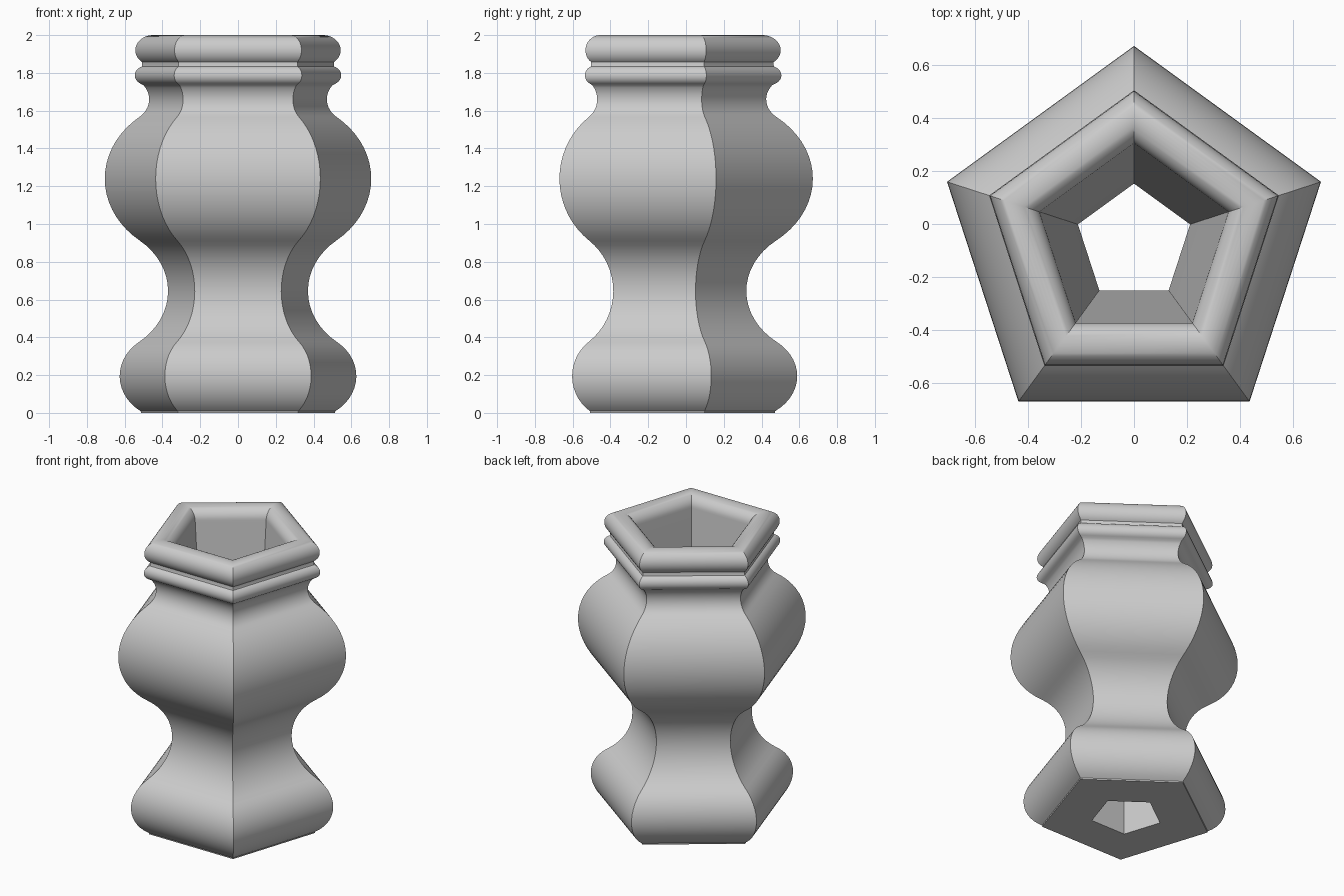
import bpy, bmesh
from math import radians, sin, cos, pi

cube = bpy.data.objects.get("Cube")
if cube:
    bpy.data.objects.remove(cube, do_unlink=True)

SIDES = 5
CENTRE_Y = -0.07


def arc(centre, radius, start, end, steps):
    """Points on an arc, as (distance to flat side, height)."""
    angles = [radians(start + (end - start) * i / steps) for i in range(steps + 1)]
    return [(centre[0] + radius * cos(a), centre[1] + radius * sin(a)) for a in angles]


def material(name, colour):
    mat = bpy.data.materials.new(name)
    mat.use_nodes = True
    mat.diffuse_color = colour
    mat.node_tree.nodes["Principled BSDF"].inputs["Base Color"].default_value = colour
    return mat


# Closed wall section: foot, waist, belly, neck, bead, rim, then the tapered bore
profile = [(0.18, 0), (0.437, 0)]
profile += arc((0.303, 0.195), 0.23, -54, 51.7, 14)
profile += arc((0.6585, 0.645), 0.3435, 231.7, 128.8, 16)[1:]
profile += arc((0.18, 1.24), 0.42, -51.2, 50.9, 18)[1:]
profile += arc((0.521, 1.66), 0.121, 230.9, 142, 12)[1:]
profile += arc((0.415, 1.787), 0.05, -60, 68, 12)
profile += [(0.432, 1.84)]
profile += arc((0.3825, 1.92), 0.08, -52, 180, 24)

# Sweep the section around the five corners
bm = bmesh.new()
rings = []
for k in range(SIDES):
    turn = pi / 2 + 2 * pi * k / SIDES
    stretch = 1 / cos(pi / SIDES)
    rings.append([bm.verts.new((d * stretch * cos(turn),
                                d * stretch * sin(turn) + CENTRE_Y, z))
                  for d, z in profile])
count = len(profile)
for k in range(SIDES):
    a, b = rings[k], rings[(k + 1) % SIDES]
    for i in range(count):
        j = (i + 1) % count
        bm.faces.new((a[i], b[i], b[j], a[j]))
bmesh.ops.recalc_face_normals(bm, faces=bm.faces)

mesh = bpy.data.meshes.new("vase")
bm.to_mesh(mesh)
bm.free()
vase = bpy.data.objects.new("vase", mesh)
bpy.context.collection.objects.link(vase)
mesh.materials.append(material("light grey", (0.6, 0.6, 0.6, 1)))

# Smooth along the curves, sharp at the corners
bpy.ops.object.select_all(action="DESELECT")
vase.select_set(True)
bpy.context.view_layer.objects.active = vase
bpy.ops.object.shade_smooth_by_angle(angle=radians(30))
